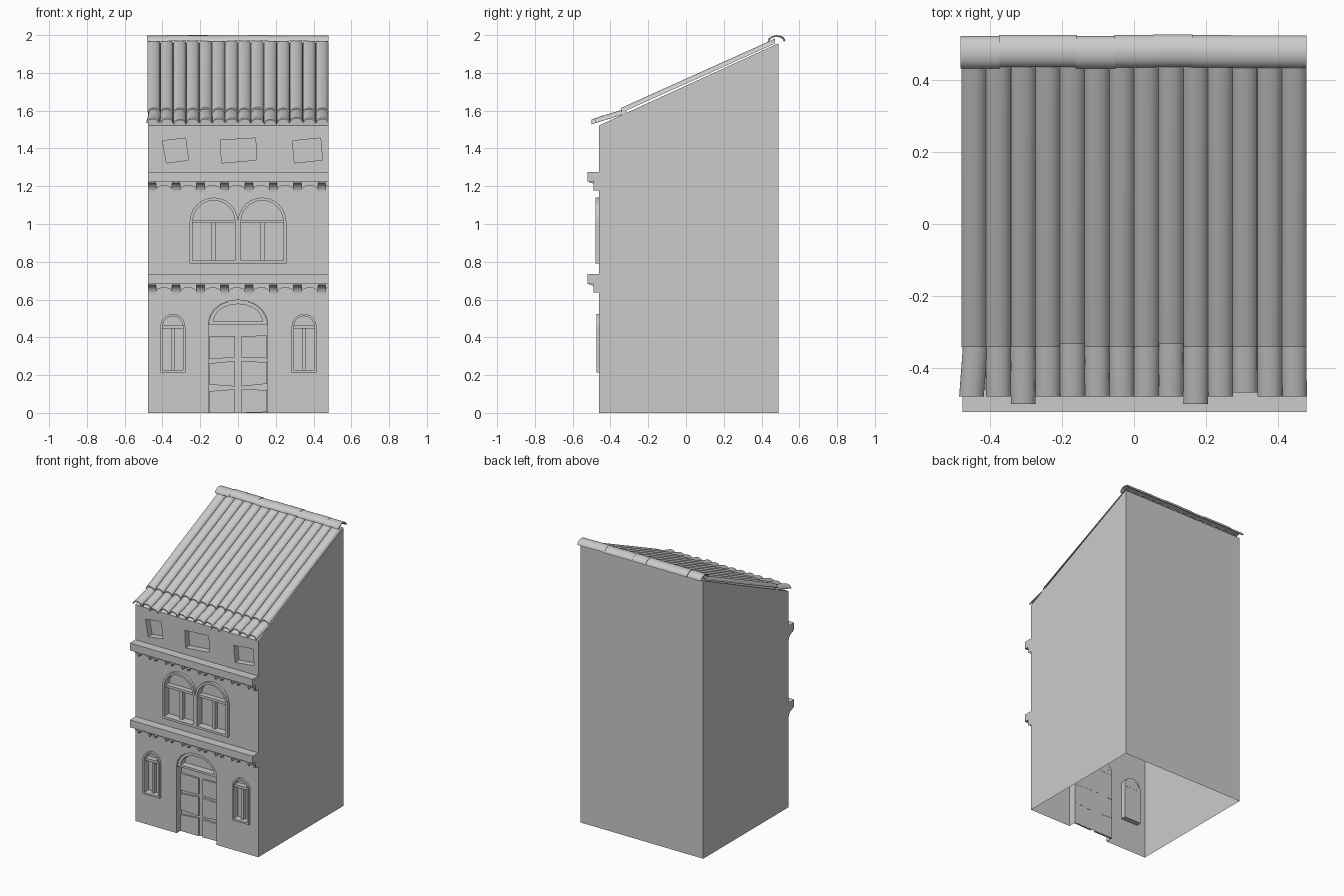
import bpy, bmesh, math, random

if "Cube" in bpy.data.objects:
    bpy.data.objects.remove(bpy.data.objects["Cube"])
random.seed(4)
XL, XR, YF, YB = -0.477, 0.48, -0.46, 0.49
ZF, ZB = 1.522, 1.957
slope = (ZB - ZF) / (YB - YF)


def finish(name, bm):
    bmesh.ops.recalc_face_normals(bm, faces=bm.faces)
    me = bpy.data.meshes.new(name)
    bm.to_mesh(me)
    bm.free()
    ob = bpy.data.objects.new(name, me)
    bpy.context.collection.objects.link(ob)
    return ob


def loft(bm, a, b, cap=True):
    """Join two matching closed loops of 3D points."""
    va, vb = [bm.verts.new(p) for p in a], [bm.verts.new(p) for p in b]
    n = len(va)
    for i in range(n):
        j = (i + 1) % n
        bm.faces.new((va[i], va[j], vb[j], vb[i]))
    if cap:
        bm.faces.new(va[::-1])
        bm.faces.new(vb)
    return va, vb


def prism_y(bm, pts, y0, y1):
    loft(bm, [(x, y0, z) for x, z in pts], [(x, y1, z) for x, z in pts])


def prism_x(bm, pts, x0, x1):
    loft(bm, [(x0, y, z) for y, z in pts], [(x1, y, z) for y, z in pts])


def box(bm, x0, x1, y0, y1, z0, z1):
    prism_y(bm, [(x0, z0), (x1, z0), (x1, z1), (x0, z1)], y0, y1)


def ring(bm, outer, inner, y0, y1):
    loops = [[bm.verts.new((x, y, z)) for x, z in pts]
             for pts, y in ((outer, y0), (outer, y1), (inner, y1), (inner, y0))]
    n = len(outer)
    for k in range(4):
        a, b = loops[k], loops[(k + 1) % 4]
        for i in range(n):
            j = (i + 1) % n
            bm.faces.new((a[i], a[j], b[j], b[i]))


def arch(cx, half, z0, spring, top, inset=0.0, seg=12):
    """Outline with straight sides and an elliptical head."""
    h, r = half - inset, top - spring - inset
    pts = [(cx - h, z0 + inset), (cx + h, z0 + inset)]
    return pts + [(cx + h * math.cos(math.pi * i / seg), spring + r * math.sin(math.pi * i / seg))
                  for i in range(seg + 1)]


# Openings: (centre, half width, sill, spring, top, front of frame)
windows = [(-0.128, 0.128, 0.79, 1.012, 1.14, -0.48), (0.128, 0.128, 0.79, 1.012, 1.14, -0.48),
           (-0.345, 0.066, 0.215, 0.455, 0.524, -0.475), (0.35, 0.066, 0.215, 0.455, 0.524, -0.475)]
attic = [[(-0.40, 1.44), (-0.278, 1.455), (-0.262, 1.339), (-0.378, 1.323)],
         [(-0.093, 1.444), (0.093, 1.455), (0.098, 1.339), (-0.087, 1.323)],
         [(0.288, 1.44), (0.437, 1.455), (0.447, 1.339), (0.299, 1.323)]]

# House walls, with recesses cut into the facade
bm = bmesh.new()
prism_x(bm, [(YF, 0), (YB, 0), (YB, ZB), (YF, ZF)], XL, XR)
walls = finish("house_walls", bm)

bm = bmesh.new()
for cx, h, z0, sp, top, yf in windows:
    prism_y(bm, arch(cx, h, z0, sp, top, 0.006), -0.6, -0.425)
for quad in attic:
    prism_y(bm, quad, -0.6, -0.415)
prism_y(bm, arch(0, 0.156, -0.1, 0.476, 0.598, seg=10), -0.6, -0.405)
cutter = finish("opening_cutter", bm)
cutter.hide_render = True
cutter.hide_viewport = False
mod = walls.modifiers.new("openings", "BOOLEAN")
mod.operation, mod.solver, mod.object = "DIFFERENCE", "EXACT", cutter
dg = bpy.context.evaluated_depsgraph_get()
bm = bmesh.new()
bm.from_mesh(walls.evaluated_get(dg).to_mesh())
walls.modifiers.clear()
# The house is open underneath
under = [f for f in bm.faces if all(v.co.z < 1e-4 for v in f.verts)]
bmesh.ops.delete(bm, geom=under, context="FACES")
bm.to_mesh(walls.data)
bm.free()
bpy.data.objects.remove(cutter)

# Window frames, transoms and mullions
for k, (cx, h, z0, sp, top, yf) in enumerate(windows):
    t = 0.016 if h > 0.1 else 0.012
    bm = bmesh.new()
    ring(bm, arch(cx, h, z0, sp, top), arch(cx, h, z0, sp, top, t), yf, -0.424)
    zt = sp + 0.01
    box(bm, cx - h + t, cx + h - t, -0.46, -0.424, zt - 0.018, zt)
    m = t * 0.7
    box(bm, cx - m, cx + m, -0.452, -0.424, z0 + t, zt - 0.018)
    finish(f"window_frame_{k + 1}", bm)

# Door with slightly crooked panels
bm = bmesh.new()
rows = [(0.0, 0.0, 0.115, 0.125), (0.15, 0.14, 0.262, 0.275), (0.285, 0.293, 0.405, 0.405)]
for s in (-1, 1):
    for a, b, c, d in rows:
        if s > 0:
            a, b, c, d = b, a + 0.004, d, c + 0.006
        x0, x1 = sorted((s * 0.016, s * 0.154))
        prism_y(bm, [(x0, a), (x1, b), (x1, d), (x0, c)], -0.418, -0.404)
finish("door_panels", bm)

# Fanlight frame above the door
bm = bmesh.new()
seg = 10
fan = [[(w * math.cos(math.pi * i / seg), z + h * math.sin(math.pi * i / seg)) for i in range(seg + 1)]
       for w, z, h in ((0.156, 0.468, 0.13), (0.13, 0.484, 0.092))]
ring(bm, fan[0], fan[1], -0.452, -0.404)
finish("fanlight_frame", bm)

# Ledges carried on coved corbels with small arches between
for name, zb in (("lower", 0.683), ("upper", 1.224)):
    bm = bmesh.new()
    box(bm, XL, XR, -0.522, YF, zb, zb + 0.052)
    finish(name + "_ledge", bm)
    bm = bmesh.new()
    cove = [(YF, zb)] + [(-0.51 + 0.05 * math.sin(a), zb - 0.056 + 0.05 * math.cos(a))
                         for a in [math.pi / 2 * i / 6 for i in range(7)]]
    cove = [(YF, zb), (-0.51, zb)] + cove[1:]
    xs = [-0.456 + 0.1285 * i for i in range(8)]
    for x in xs:
        prism_x(bm, cove, max(x - 0.021, XL), min(x + 0.021, XR))
    finish(name + "_corbels", bm)
    bm = bmesh.new()
    for x in xs:
        a, b = x + 0.021, min(x + 0.1075, XR)
        w = (b - a) / 2
        pts = [(a, zb), (b, zb)] + [(a + w + w * math.cos(math.pi * i / 8),
                                     zb - 0.046 + 0.026 * math.sin(math.pi * i / 8)) for i in range(9)]
        prism_y(bm, pts, -0.49, YF)
    finish(name + "_corbel_arches", bm)


def arc(half, height, seg=10):
    """Thin curved tile section as (across, up) points."""
    def row(h, r):
        return [(h * math.cos(math.pi * i / seg), r * math.sin(math.pi * i / seg)) for i in range(seg + 1)]
    return row(half, height) + row(half - 0.006, height - 0.007)[::-1]


# Roof tiles: a long upper course over a short eaves course
pitch = 0.96 / 14
up, low = bmesh.new(), bmesh.new()
sec = arc(pitch / 2, 0.026)
for i in range(14):
    x = -0.48 + pitch * (i + 0.5)
    y0, y1 = -0.342 + (0.008 if i in (4, 8) else 0), 0.47
    z = [ZF + slope * (y - YF) + 0.013 for y in (y0, y1)]
    loft(up, [(x + u, y0, z[0] + v) for u, v in sec], [(x + u, y1, z[1] - 0.006 + v) for u, v in sec])
    y0 = {2: -0.5, 9: -0.5, 11: -0.468}.get(i, -0.479)
    skew = 0.012 if i == 0 else random.uniform(-0.001, 0.001)
    z0, z1 = 1.535 + 0.35 * (y0 + 0.479), 1.584
    loft(low, [(x + u - skew * 0.5, y0, z0 + v) for u, v in sec],
         [(x + u + skew * 0.5, -0.32, z1 + v) for u, v in sec])
tiles = [finish("roof_tiles", up), finish("eaves_tiles", low)]

# Ridge caps
bm = bmesh.new()
for i in range(9):
    x0 = -0.482 + i * 0.107
    dz, dy = random.uniform(-0.003, 0), random.uniform(-0.003, 0.003)
    cap = [(0.479 + dy + u, 1.969 + dz + v) for u, v in arc(0.045, 0.031)]
    prism_x(bm, cap, x0, min(x0 + 0.109, 0.48))
tiles.append(finish("ridge_caps", bm))

bpy.ops.object.select_all(action="DESELECT")
for ob in tiles:
    ob.select_set(True)
bpy.context.view_layer.objects.active = tiles[0]
bpy.ops.object.shade_smooth_by_angle(angle=math.radians(40))
